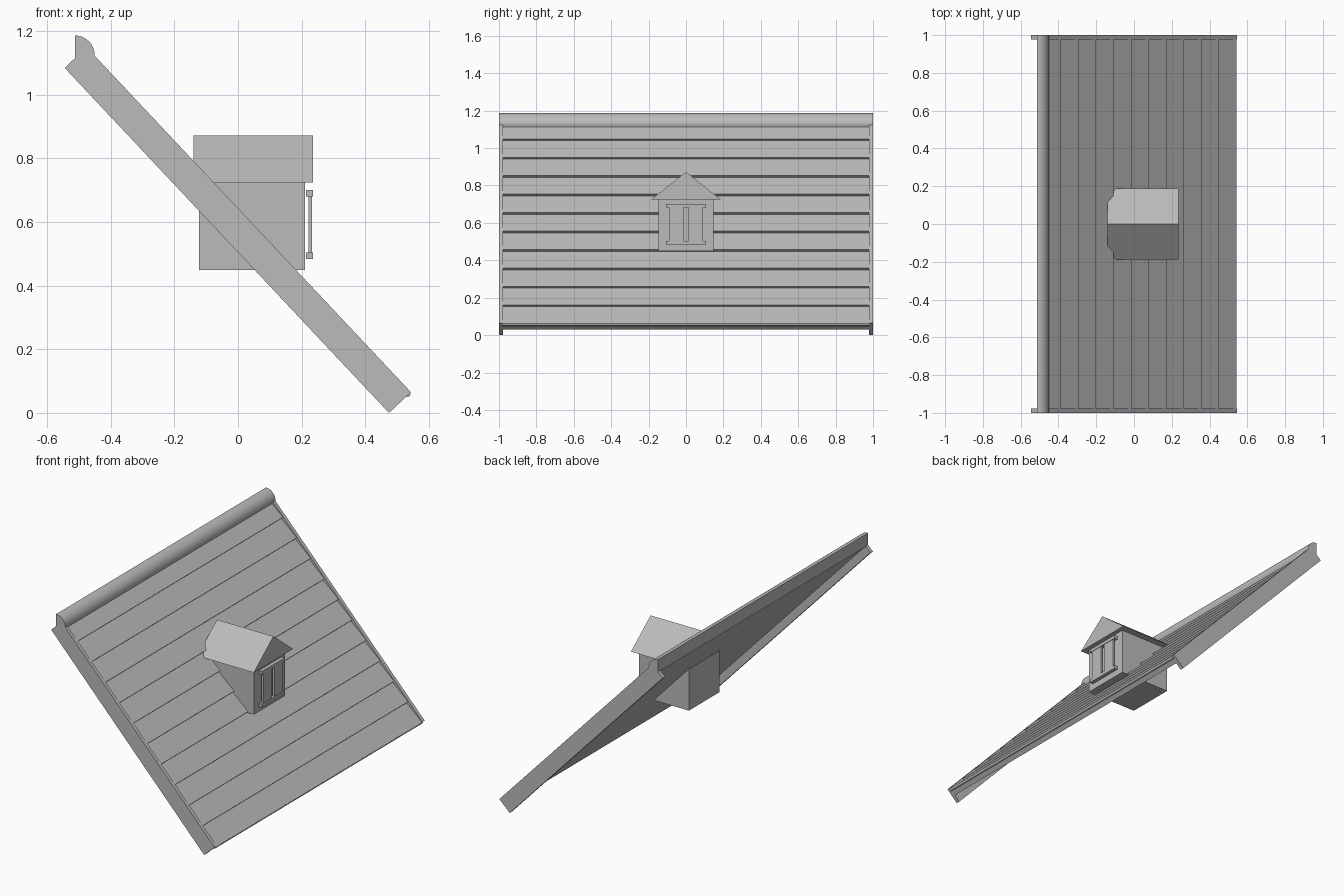
import bpy, bmesh, math
from mathutils import Vector

if "Cube" in bpy.data.objects:
    bpy.data.objects.remove(bpy.data.objects["Cube"])

grey = bpy.data.materials.new("plain grey")
grey.diffuse_color = (0.5, 0.5, 0.5, 1)
grey.use_nodes = True
grey.node_tree.nodes["Principled BSDF"].inputs["Base Color"].default_value = grey.diffuse_color


def extrude(name, loop, axis, a, b, smooth=False):
    """Solid from a 2D outline swept along an axis: 'y' takes (x, z), 'x' takes (y, z)."""
    bm = bmesh.new()

    def place(p, t):
        return (p[0], t, p[1]) if axis == 'y' else (t, p[0], p[1])
    lo = [bm.verts.new(place(p, a)) for p in loop]
    hi = [bm.verts.new(place(p, b)) for p in loop]
    n = len(loop)
    bm.faces.new(lo)
    bm.faces.new(hi[::-1])
    for i in range(n):
        j = (i + 1) % n
        bm.faces.new((lo[j], lo[i], hi[i], hi[j]))
    bmesh.ops.recalc_face_normals(bm, faces=bm.faces)
    me = bpy.data.meshes.new(name)
    bm.to_mesh(me)
    bm.free()
    me.materials.append(grey)
    ob = bpy.data.objects.new(name, me)
    bpy.context.collection.objects.link(ob)
    if smooth:
        bpy.ops.object.select_all(action='DESELECT')
        ob.select_set(True)
        bpy.context.view_layer.objects.active = ob
        bpy.ops.object.shade_smooth_by_angle(angle=math.radians(35))
    return ob


def box(name, x, y, z):
    return extrude(name, [(x[0], z[0]), (x[1], z[0]), (x[1], z[1]), (x[0], z[1])], 'y', *y)


# Slope frame: s runs down the roof, h is depth below its top surface
TOP = Vector((-0.476, 1.15))
DOWN = Vector((1.02, -1.085))
LENGTH = DOWN.length
DOWN.normalize()
NORMAL = Vector((-DOWN.y, DOWN.x))


def slope(s, h):
    return tuple(TOP + DOWN * s - NORMAL * h)


# Edge boards on both sides
board = [slope(0, 0), slope(LENGTH, 0), slope(LENGTH, 0.095), slope(0, 0.095)]
for side, name in ((1, "back_edge_board"), (-1, "front_edge_board")):
    extrude(name, board, 'y', side * 0.978, side * 1.0)

# Lapped roof courses with a flat underside
COURSES = 11
step = LENGTH / COURSES
outline = []
for i in range(COURSES):
    outline += [slope(i * step, 0.017), slope((i + 1) * step, 0.003)]
outline += [slope(LENGTH, 0.05), slope(0, 0.05)]
extrude("roof_courses", outline, 'y', -0.978, 0.978)

# Rounded bead along the eave
cx, cz = slope(LENGTH - 0.003, 0.012)
bead = [(cx + 0.009 * math.cos(k * math.tau / 12), cz + 0.009 * math.sin(k * math.tau / 12))
        for k in range(12)]
extrude("eave_bead", bead, 'y', -0.985, 0.985, smooth=True)

# Quarter-round ridge cap
cap = [(-0.513 + 0.062 * math.sin(k * math.pi / 24), 1.125 + 0.062 * math.cos(k * math.pi / 24))
       for k in range(13)]
cap += [slope(0.045, 0.03), (-0.513, 1.112)]
extrude("ridge_cap", cap, 'y', -1.0, 1.0, smooth=True)

# Dormer body and gabled roof
box("dormer_body", (-0.122, 0.21), (-0.147, 0.147), (0.45, 0.726))
extrude("dormer_roof", [(-0.187, 0.725), (0.187, 0.725), (0, 0.872)], 'x', -0.14, 0.236)

# Dormer window: two leaves between a head rail and a sill
for z, name in ((0.691, "window_head"), (0.494, "window_sill")):
    box(name, (0.214, 0.236), (-0.108, 0.108), (z - 0.01, z + 0.01))
for side, name in ((1, "right_window_leaf"), (-1, "left_window_leaf")):
    box(name, (0.221, 0.233), sorted((side * 0.013, side * 0.092)), (0.5, 0.685))
